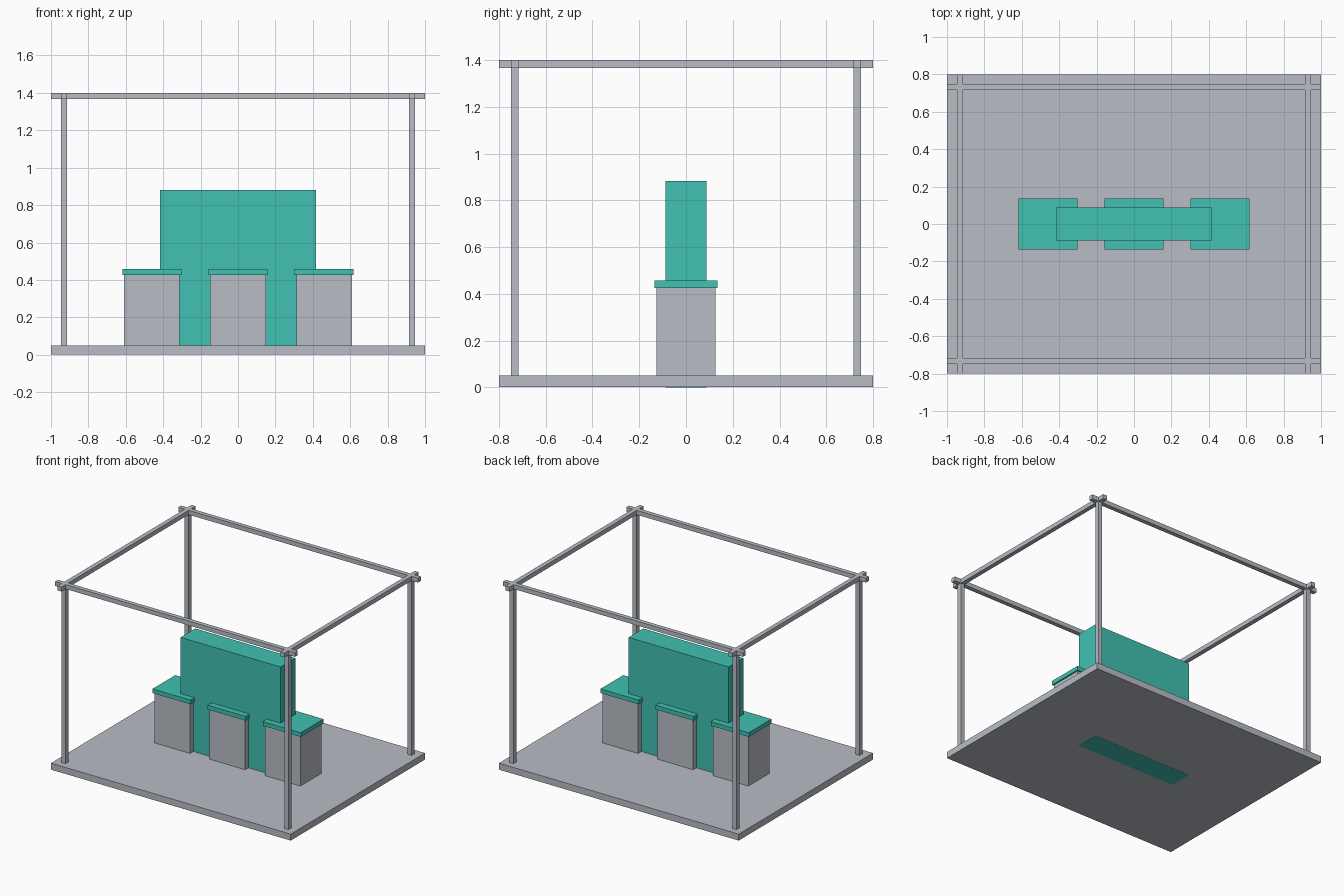
import bpy

cube = bpy.data.objects.get("Cube")
if cube:
    bpy.data.objects.remove(cube, do_unlink=True)


def material(name, color):
    mat = bpy.data.materials.new(name)
    mat.use_nodes = True
    mat.diffuse_color = color
    bsdf = next(n for n in mat.node_tree.nodes if n.type == 'BSDF_PRINCIPLED')
    bsdf.inputs["Base Color"].default_value = color
    return mat


grey = material("light grey", (0.48, 0.51, 0.56, 1))
teal = material("teal", (0.052, 0.535, 0.45, 1))


def box(name, x, y, z0, z1, width, depth, mat):
    """Box centred on x, y and spanning z0 to z1."""
    bpy.ops.mesh.primitive_cube_add(size=1, location=(x, y, (z0 + z1) / 2))
    obj = bpy.context.object
    obj.name = name
    obj.scale = (width, depth, z1 - z0)
    bpy.ops.object.transform_apply(location=False, rotation=False, scale=True)
    obj.data.materials.append(mat)
    return obj


LENGTH, DEPTH, HEIGHT = 2.0, 1.6, 1.4
FLOOR, BAR = 0.05, 0.033
POST_X, POST_Y = 0.93, 0.733
BEAM_Z = HEIGHT - BAR

# Floor slab, a hair above the base of the wall that passes through it
box("floor", 0, 0, 0.001, FLOOR, LENGTH, DEPTH, grey)

# Open frame: corner posts and crossing roof beams
for side, sx in (("right", -1), ("left", 1)):
    for end, sy in (("front", -1), ("back", 1)):
        box(f"{end}_{side}_post", sx * POST_X, sy * POST_Y, FLOOR, BEAM_Z, BAR, BAR, grey)
    box(f"{side}_roof_beam", sx * POST_X, 0, BEAM_Z, HEIGHT, BAR, DEPTH, grey)
for end, sy in (("front", -1), ("back", 1)):
    box(f"{end}_roof_beam", 0, sy * POST_Y, BEAM_Z, HEIGHT, LENGTH, BAR, grey)

# Central display wall
box("display_wall", 0, 0, 0, 0.882, 0.835, 0.175, teal)

# Three counters with overhanging tops
for name, x in (("right", -0.46), ("middle", 0), ("left", 0.46)):
    box(f"{name}_counter", x, 0, FLOOR, 0.426, 0.297, 0.252, grey)
    box(f"{name}_counter_top", x, 0, 0.426, 0.458, 0.317, 0.27, teal)
